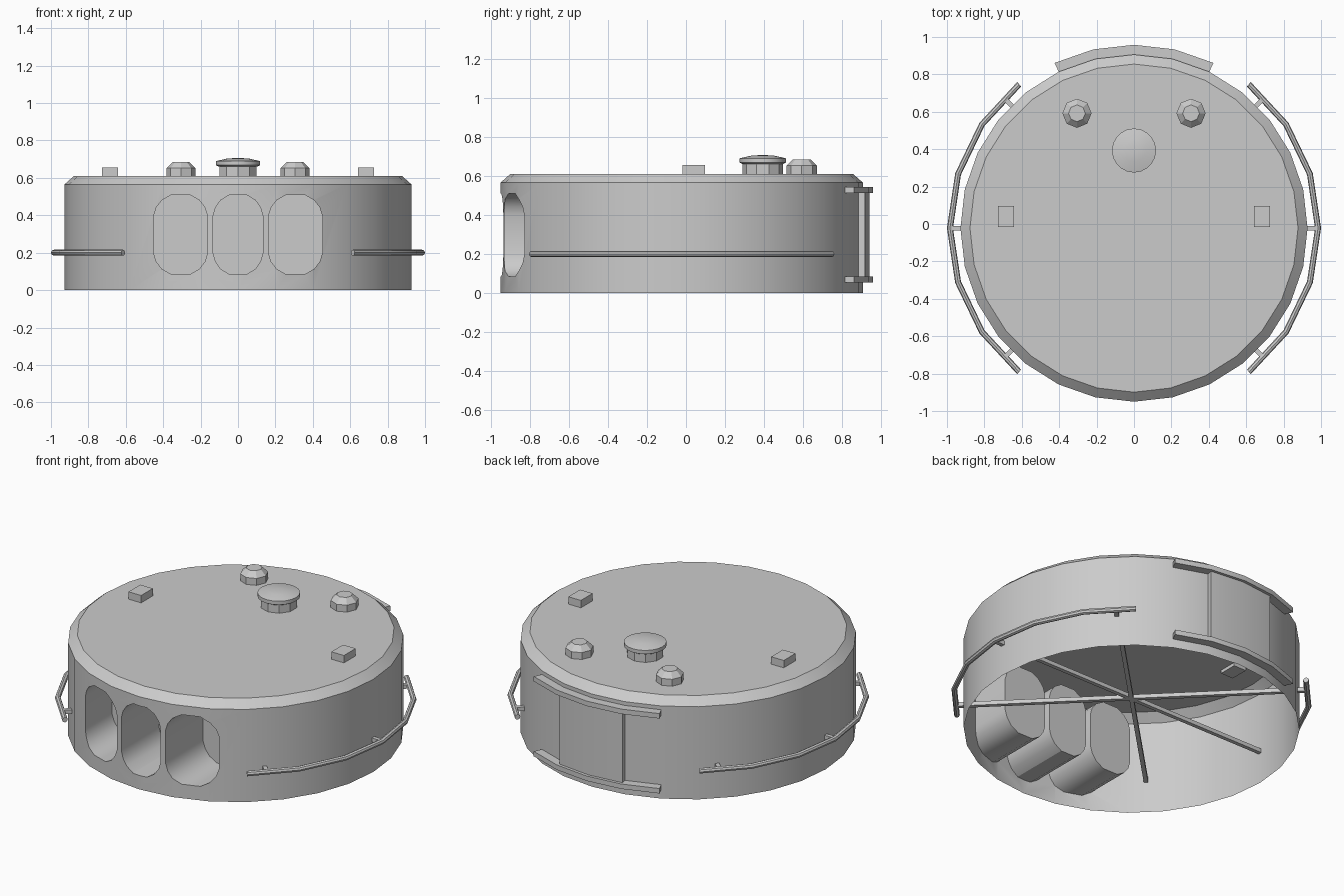
import bpy, bmesh
from math import sin, cos, pi, radians
from mathutils import Vector

if "Cube" in bpy.data.objects:
    bpy.data.objects.remove(bpy.data.objects["Cube"])

CY = -0.022   # body axis in y
R = 0.928     # body radius


def loft(name, sections, smooth=True):
    """Skin a list of closed cross-sections and cap both ends."""
    bm = bmesh.new()
    rings = [[bm.verts.new(p) for p in s] for s in sections]
    n = len(rings[0])
    for a, b in zip(rings, rings[1:]):
        for i in range(n):
            j = (i + 1) % n
            bm.faces.new((a[i], a[j], b[j], b[i]))
    bm.faces.new(rings[0][::-1])
    bm.faces.new(rings[-1])
    bmesh.ops.recalc_face_normals(bm, faces=bm.faces)
    me = bpy.data.meshes.new(name)
    bm.to_mesh(me)
    bm.free()
    ob = bpy.data.objects.new(name, me)
    bpy.context.collection.objects.link(ob)
    if smooth:
        shade(ob)
    return ob


def shade(ob):
    bpy.ops.object.select_all(action='DESELECT')
    ob.select_set(True)
    bpy.context.view_layer.objects.active = ob
    bpy.ops.object.shade_smooth_by_angle(angle=radians(30))


def lathe(name, x, y, profile, n, smooth=True):
    return loft(name, [[(x + r * sin(2 * pi * i / n), y + r * cos(2 * pi * i / n), z)
                        for i in range(n)] for r, z in profile], smooth)


def polar(r, deg, z):
    """Point around the body axis, 0 degrees pointing to +x."""
    return Vector((r * cos(radians(deg)), CY + r * sin(radians(deg)), z))


def arc_block(name, angles, r0, r1, z0, z1):
    return loft(name, [[polar(r0, a, z0), polar(r1, a, z0),
                        polar(r1, a, z1), polar(r0, a, z1)] for a in angles])


# Drum body with chamfered top
body = lathe("drum_body", 0, CY, [(R, 0), (R, 0.565), (0.877, 0.61)], 28, False)

# Three rounded pockets cut into the front
for x, w in ((-0.307, 0.144), (0, 0.133), (0.307, 0.144)):
    quarter = [(1, 0.10), (0.9, 0.145), (0.7, 0.183), (0.35, 0.212)]
    outline = (quarter + [(-a, b) for a, b in quarter[::-1]]
               + [(-a, -b) for a, b in quarter] + [(a, -b) for a, b in quarter[::-1]])
    cutter = loft("pocket_cutter", [[(x + a * w, y, 0.297 + b) for a, b in outline]
                                    for y in (-1.2, -0.57)], False)
    cutter.hide_render = True
    mod = body.modifiers.new("pocket", 'BOOLEAN')
    mod.operation, mod.solver, mod.object = 'DIFFERENCE', 'EXACT', cutter
    bpy.context.view_layer.objects.active = body
    bpy.ops.object.modifier_apply(modifier=mod.name)
    bpy.data.objects.remove(cutter)

# Open underside
bm = bmesh.new()
bm.from_mesh(body.data)
bottom = [f for f in bm.faces if all(v.co.z < 0.001 for v in f.verts)]
bmesh.ops.delete(bm, geom=bottom, context='FACES')
bm.to_mesh(body.data)
bm.free()
shade(body)

# Side rails and the rods that carry them from the centre
for side, base in (("right", 0), ("left", 180)):
    loft(side + "_rail", [[polar(0.984 + 0.016 * cos(t * pi / 4), base + a,
                                 0.2 + 0.016 * sin(t * pi / 4)) for t in range(8)]
                          for a in (-51.4, -34.3, -17.1, 0, 17.1, 34.3, 51.4)])
    for a in (-45, 0, 45):
        d = polar(1, base + a, 0) - Vector((0, CY, 0))
        p = Vector((-d.y, d.x, 0)) * 0.012
        u = Vector((0, 0, 0.012))
        end = 0.984 if a == 0 else 0.965
        loft(side + "_support_rod", [[polar(r, base + a, 0.2) + k for k in
                                      (p + u, u - p, -p - u, p - u)]
                                     for r in (0, end)], False)

# Rear sliding door between two curved tracks
STEP = 360 / 28
arc_block("rear_door", [90 + k * STEP for k in (-1, 0, 1)], 0.915, 0.962, 0.07, 0.525)
for name, z in (("lower_door_track", 0.055), ("upper_door_track", 0.512)):
    arc_block(name, [90 + k * STEP for k in (-2, -1, 0, 1, 2)], 0.91, 0.98, z, z + 0.03)

# Roof fittings
for s, side in ((-1, "left"), (1, "right")):
    lathe(side + "_roof_bolt", s * 0.305, 0.592,
          [(0.078, 0.59), (0.078, 0.652), (0.045, 0.684)], 8)
    lo, hi = sorted((s * 0.642, s * 0.727))
    loft(side + "_roof_block", [[(lo, -0.017, z), (hi, -0.017, z), (hi, 0.096, z), (lo, 0.096, z)]
                                for z in (0.59, 0.655)], False)
lathe("vent_stem", 0, 0.393, [(0.104, 0.59), (0.104, 0.67)], 10)
lathe("vent_cap", 0, 0.393, [(0.104, 0.66), (0.118, 0.668), (0.118, 0.69), (0.06, 0.703),
                             (0.02, 0.706)], 20)
